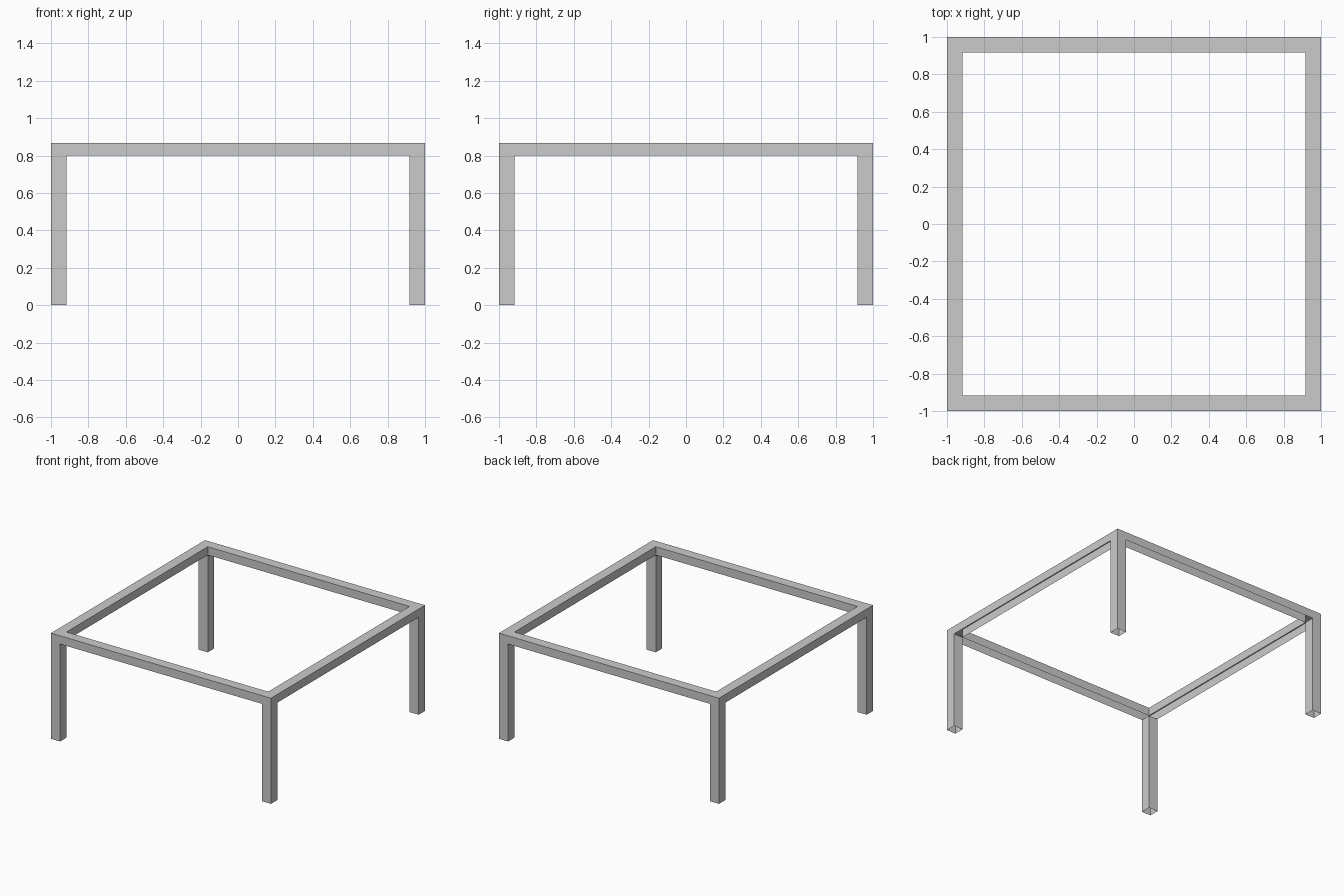
import bpy

if "Cube" in bpy.data.objects:
    bpy.data.objects.remove(bpy.data.objects["Cube"])

OUT, INN = 1.0, 0.917      # outer and inner half widths of the frame
TOP, UNDER = 0.868, 0.80   # frame top and underside heights


def add_mesh(name, verts, faces):
    mesh = bpy.data.meshes.new(name)
    mesh.from_pydata(verts, [], faces)
    obj = bpy.data.objects.new(name, mesh)
    bpy.context.collection.objects.link(obj)
    return obj


def square(x0, x1, y0, y1, z):
    return [(x0, y0, z), (x1, y0, z), (x1, y1, z), (x0, y1, z)]


# Top frame: mitred channel, open underneath (outer wall, top, inner wall)
rings = [(OUT, UNDER), (OUT, TOP), (INN, TOP), (INN, UNDER)]
verts = [v for r, z in rings for v in square(-r, r, -r, r, z)]
faces = []
for k in range(3):
    for i in range(4):
        j = (i + 1) % 4
        faces.append((4 * k + i, 4 * k + j, 4 * k + 4 + j, 4 * k + 4 + i))
add_mesh("top_frame", verts, faces)

# Legs: square tubes with open ends, flush with the frame corners
sides = [(i, (i + 1) % 4, (i + 1) % 4 + 4, i + 4) for i in range(4)]
spans = {"left": (-OUT, -INN), "right": (INN, OUT)}
depths = {"front": (-OUT, -INN), "back": (INN, OUT)}
for dname, ys in depths.items():
    for sname, xs in spans.items():
        add_mesh(f"{dname}_{sname}_leg",
                 square(*xs, *ys, 0) + square(*xs, *ys, UNDER), sides)
